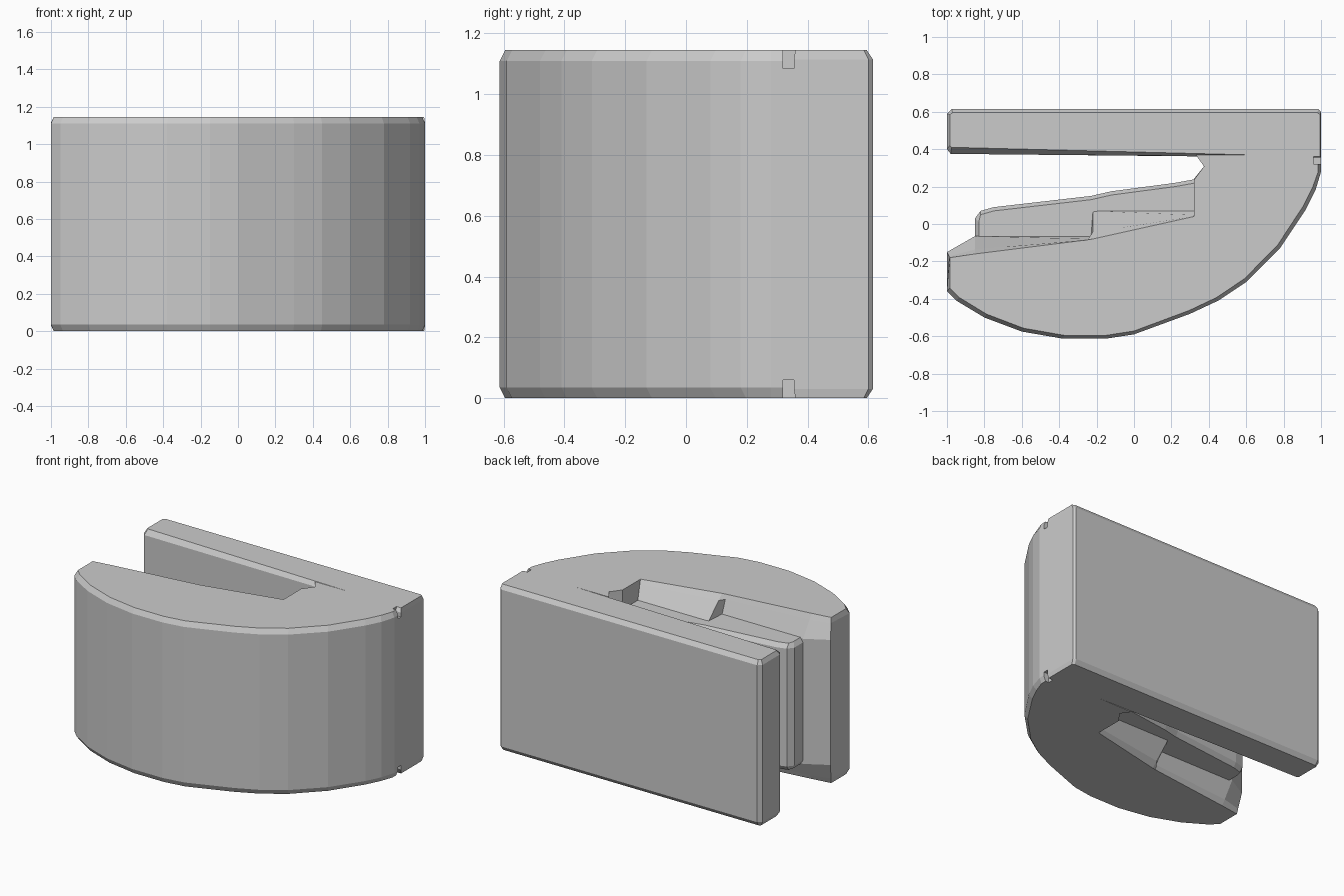
import bpy, bmesh

if "Cube" in bpy.data.objects:
    bpy.data.objects.remove(bpy.data.objects["Cube"])

H = 1.145


def loft(name, levels):
    """Flat-shaded solid through matching xy profiles, given as (z, points)."""
    bm = bmesh.new()
    rings = [[bm.verts.new((x, y, z)) for x, y in pts] for z, pts in levels]
    n = len(rings[0])
    for a, b in zip(rings, rings[1:]):
        for i in range(n):
            j = (i + 1) % n
            bm.faces.new((a[i], a[j], b[j], b[i]))
    caps = [bm.faces.new(rings[0]), bm.faces.new(rings[-1])]
    bmesh.ops.triangulate(bm, faces=caps)
    bmesh.ops.recalc_face_normals(bm, faces=bm.faces)
    me = bpy.data.meshes.new(name)
    bm.to_mesh(me)
    bm.free()
    ob = bpy.data.objects.new(name, me)
    bpy.context.collection.objects.link(ob)
    return ob


def mix(a, b, t):
    return [(p[0] + (q[0] - p[0]) * t, p[1] + (q[1] - p[1]) * t)
            for p, q in zip(a, b)]


def mirrored(half):
    """Repeat bottom levels upside down at the top."""
    return half + [(H - z, p) for z, p in reversed(half)]


# Curved outer body: the inner wall bulges at mid height, the outer rim is chamfered
outer = [(1, .32), (1, .28), (.97, .18), (.92, .08), (.78, -.13), (.6, -.31),
         (.45, -.41), (.3, -.48), (0, -.59), (-.15, -.613), (-.38, -.613),
         (-.6, -.575), (-.8, -.5), (-.95, -.41), (-1, -.36)]
outer_end = [(x * .985, y + .018 if y < .2 else y) for x, y in outer]
wall_end = [(-.985, -.18), (-.85, -.16), (-.25, -.085), (-.22, -.08),
            (.32, .04), (.32, .235), (.38, .315)]
wall_mid = [(-1, -.15), (-.85, -.065), (-.23, -.065), (-.22, .07),
            (.32, .07), (.32, .24), (.38, .315)]
loft("curved_body", mirrored([
    (0, outer_end + wall_end),
    (.035, outer + mix(wall_end, wall_mid, .25)),
    (.14, outer + wall_mid)]))

# Flat back plate with chamfered rim
plate = [(-1, .40), (-.98, .375), (1, .355), (1, .60), (.985, .615),
         (-.975, .615), (-1, .59)]
plate_end = [(-.985, .42), (-.975, .41), (.995, .36), (.995, .585),
             (.98, .595), (-.97, .595), (-.985, .585)]
loft("back_plate", mirrored([(0, plate_end), (.03, plate)]))

# Bridge joining body and plate, stepped in at the outer corners
loft("bridge", mirrored([(0, [(.38, .30), (.96, .30), (.96, .37), (.33, .37)])]))
loft("bridge_edge", mirrored([(.06, [(.9, .30), (.999, .30), (.999, .37), (.9, .37)])]))

# Raised grip pad inside the slot
pad = [(-.85, -.1), (-.85, .03), (-.82, .07), (-.75, .09), (-.23, .15),
       (-.12, .175), (.22, .22), (.33, .24), (.33, -.1)]
pad_end = [(max(x, -.83), y - .02 if y > 0 else y) for x, y in pad]
loft("grip_pad", mirrored([(.135, pad_end), (.165, pad)]))
